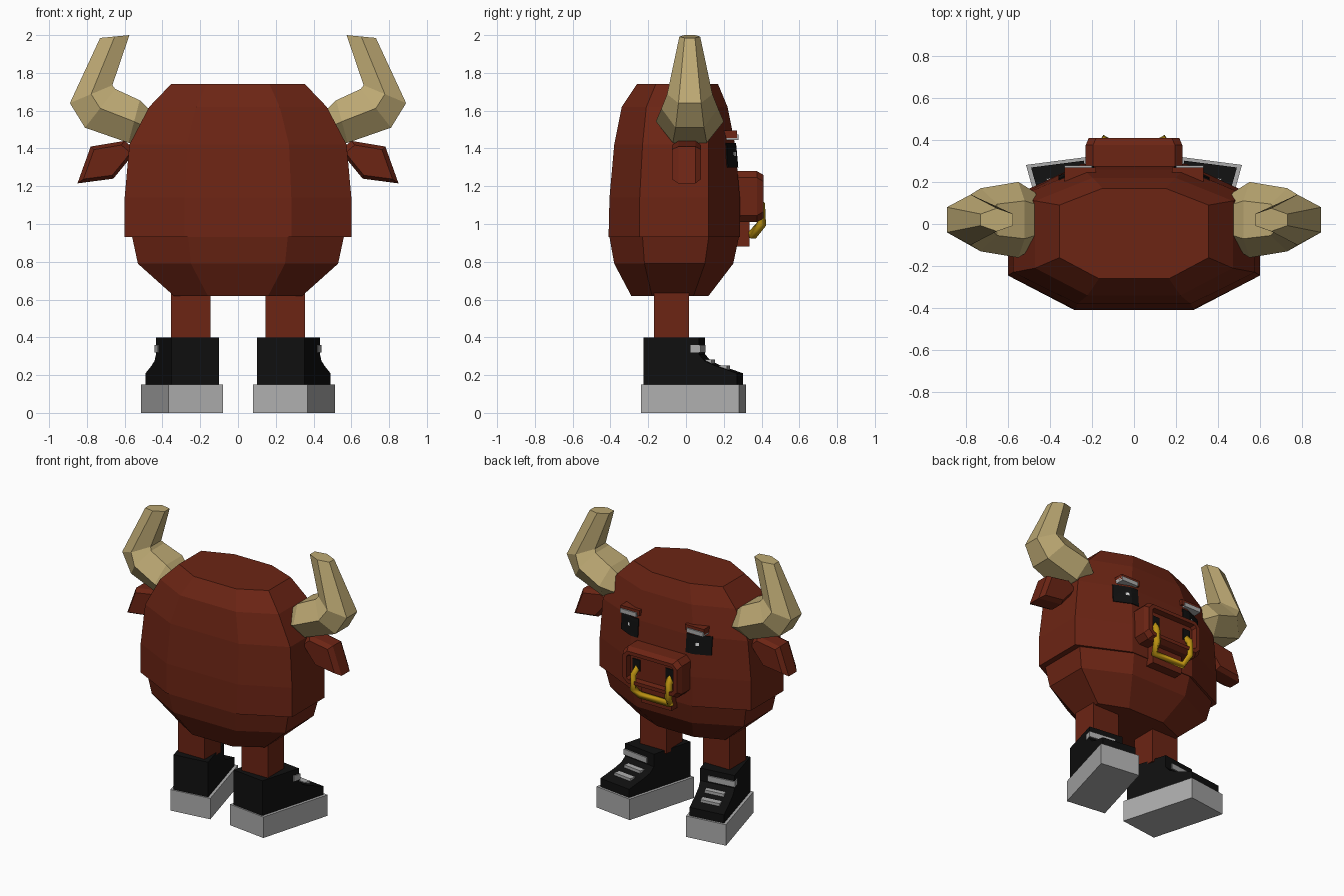
import bpy
import bmesh
from mathutils import Vector
from mathutils.bvhtree import BVHTree

if "Cube" in bpy.data.objects:
    bpy.data.objects.remove(bpy.data.objects["Cube"], do_unlink=True)


def material(name, rgb):
    m = bpy.data.materials.new(name)
    m.use_nodes = True
    m.diffuse_color = (*rgb, 1)
    m.node_tree.nodes["Principled BSDF"].inputs["Base Color"].default_value = (*rgb, 1)
    return m


BROWN = material("red_brown", (0.15, 0.018, 0.007))
HORN = material("horn_tan", (0.50, 0.39, 0.17))
BLACK = material("black", (0.005, 0.005, 0.005))
GREY = material("light_grey", (0.42, 0.42, 0.42))
GOLD = material("gold", (0.52, 0.30, 0.006))
WHITE = material("white", (0.8, 0.8, 0.8))


def finish(name, bm, mat):
    bmesh.ops.recalc_face_normals(bm, faces=bm.faces[:])
    me = bpy.data.meshes.new(name)
    bm.to_mesh(me)
    bm.free()
    me.materials.append(mat)
    ob = bpy.data.objects.new(name, me)
    bpy.context.collection.objects.link(ob)
    return ob


def loft_bm(rings):
    """Skin a list of equal-length rings and cap both ends."""
    bm = bmesh.new()
    loops = [[bm.verts.new(p) for p in ring] for ring in rings]
    n = len(loops[0])
    for a, b in zip(loops, loops[1:]):
        for i in range(n):
            j = (i + 1) % n
            bm.faces.new((a[i], a[j], b[j], b[i]))
    bm.faces.new(loops[0][::-1])
    bm.faces.new(loops[-1])
    return bm


def loft(name, rings, mat, side=1):
    rings = [[(x * side, y, z) for x, y, z in ring] for ring in rings]
    return finish(name, loft_bm(rings), mat)


def box(name, x, y, z, mat, side=1, warp=lambda p: p):
    rings = [[warp((a, b, c)) for a, b in
              ((x[0], y[0]), (x[1], y[0]), (x[1], y[1]), (x[0], y[1]))] for c in z]
    return loft(name, rings, mat, side)


# Body: stacked eight-sided sections
def body_ring(z, hw, back, back_side, front_side, front):
    fb, ff = hw * 0.47, hw * 0.42
    return [(-fb, back, z), (fb, back, z), (hw, back_side, z), (hw, front_side, z),
            (ff, front, z), (-ff, front, z), (-hw, front_side, z), (-hw, back_side, z)]


body_rings = [body_ring(*row) for row in (
    (0.62, 0.34, -0.29, -0.18, 0.04, 0.12),
    (0.79, 0.53, -0.38, -0.22, 0.10, 0.25),
    (0.93, 0.56, -0.405, -0.23, 0.12, 0.28),
    (0.93, 0.60, -0.41, -0.245, 0.12, 0.285),
    (1.14, 0.60, -0.405, -0.245, 0.12, 0.285),
    (1.42, 0.575, -0.38, -0.23, 0.12, 0.26),
    (1.62, 0.47, -0.34, -0.21, 0.11, 0.22),
    (1.74, 0.355, -0.26, -0.16, 0.09, 0.17))]
skin = loft_bm(body_rings)
bmesh.ops.recalc_face_normals(skin, faces=skin.faces[:])
tree = BVHTree.FromBMesh(skin)
finish("body", skin, BROWN)


def plate(name, x, z, mat, lift, side, steps=6):
    """Thin patch laid on the front of the body."""
    bm = bmesh.new()
    grid = []
    for i in range(steps + 1):
        row = []
        for k in range(steps + 1):
            px = (x[0] + (x[1] - x[0]) * i / steps) * side
            pz = z[0] + (z[1] - z[0]) * k / steps
            hit = tree.ray_cast(Vector((px, 1, pz)), Vector((0, -1, 0)))[0]
            row.append(bm.verts.new((px, hit.y + lift, pz)))
        grid.append(row)
    for i in range(steps):
        for k in range(steps):
            bm.faces.new((grid[i][k], grid[i + 1][k], grid[i + 1][k + 1], grid[i][k + 1]))
    base = bm.faces[:]
    out = bmesh.ops.extrude_face_region(bm, geom=base, use_keep_orig=True)
    moved = [v for v in out["geom"] if isinstance(v, bmesh.types.BMVert)]
    bmesh.ops.translate(bm, verts=moved, vec=(0, -0.009, 0))
    finish(name, bm, mat)


# Horn sections: inner x, z, outer x, z, half depth
horn_rows = ((0.44, 1.58, 0.50, 1.43, 0.13), (0.52, 1.655, 0.58, 1.43, 0.18),
             (0.65, 1.715, 0.81, 1.51, 0.15), (0.665, 1.735, 0.89, 1.64, 0.12),
             (0.575, 2.0, 0.73, 1.985, 0.055))


def horn_ring(ix, iz, ox, oz, d):
    mx, mz = (ix + ox) / 2, (iz + oz) / 2
    return [(px, 0.02 + d * k, pz) for px, pz, k in (
        (ix, iz, -0.5), (mx, mz, -1), (ox, oz, -0.5),
        (ox, oz, 0.5), (mx, mz, 1), (ix, iz, 0.5))]


# Ear outline, thick in the middle and thin at the edge
ear = ((0.54, 1.39), (0.60, 1.44), (0.78, 1.41), (0.85, 1.215), (0.66, 1.24), (0.57, 1.35))
ear_mid = (0.69, 1.33)


def ear_ring(y, k):
    return [(ear_mid[0] + (x - ear_mid[0]) * k, y, ear_mid[1] + (z - ear_mid[1]) * k)
            for x, z in ear]


# Feet point outward
def toe_out(p):
    u, v, z = p
    return (0.285 + u + 0.28 * v, v - 0.13 * u, z)


shoe_profile = ((-0.21, 0.15), (0.285, 0.15), (0.285, 0.21), (0.17, 0.25),
                (0.115, 0.275), (0.085, 0.31), (0.085, 0.40), (-0.21, 0.40))

for label, s in (("left", 1), ("right", -1)):
    loft(label + "_horn", [horn_ring(*r) for r in horn_rows], HORN, s)
    loft(label + "_ear", [ear_ring(-0.075, 0.8), ear_ring(-0.04, 1),
                          ear_ring(0.05, 1), ear_ring(0.08, 0.8)], BROWN, s)
    box(label + "_leg", (0.145, 0.355), (-0.17, 0.015), (0.38, 0.68), BROWN, s)

    # Shoe with sole and laces
    box(label + "_sole", (-0.145, 0.145), (-0.22, 0.30), (0, 0.15), GREY, s, toe_out)
    loft(label + "_shoe", [[toe_out((u, v, z)) for v, z in shoe_profile]
                           for u in (-0.125, 0.125)], BLACK, s)
    box(label + "_top_lace", (-0.07, 0.13), (0.04, 0.094), (0.32, 0.36), GREY, s, toe_out)
    for i, (v, z) in enumerate(((0.125, 0.272), (0.205, 0.24))):
        box(f"{label}_lace_{i}", (-0.07, 0.07), (v - 0.02, v + 0.02),
            (z - 0.02, z + 0.01), GREY, s, toe_out)

    # Eye, glint and brow
    plate(label + "_eye", (0.19, 0.36), (1.30, 1.43), BLACK, 0.006, s)
    plate(label + "_eye_glint", (0.262, 0.282), (1.36, 1.38), WHITE, 0.009, s, 1)
    box(label + "_brow", (0.18, 0.33), (0.17, 0.27), (1.455, 1.495), BROWN, s)
    box(label + "_brow_trim", (0.20, 0.33), (0.17, 0.279), (1.445, 1.475), GREY, s)

    # Nostril
    box(label + "_nostril", (0.10, 0.16), (0.368, 0.377), (1.12, 1.2), BLACK, s)


# Muzzle with a recessed front
def muzzle_ring(y, hx, hz, c=0.035):
    return [(x, y, 1.145 + z) for x, z in (
        (-hx + c, -hz), (hx - c, -hz), (hx, -hz + c), (hx, hz - c),
        (hx - c, hz), (-hx + c, hz), (-hx, hz - c), (-hx, -hz + c))]


loft("muzzle", [muzzle_ring(0.20, 0.23, 0.135), muzzle_ring(0.375, 0.23, 0.135),
                muzzle_ring(0.41, 0.215, 0.115), muzzle_ring(0.41, 0.185, 0.09, 0.015),
                muzzle_ring(0.37, 0.18, 0.085, 0.015)], BROWN)
box("chin", (-0.12, 0.12), (0.2, 0.335), (0.88, 1.03), BROWN)

# Nose ring hanging from the nostrils
half = ((0.13, 0.36, 1.14), (0.14, 0.395, 1.10), (0.14, 0.40, 1.00), (0.12, 0.35, 0.94))
path = list(half) + [(-x, y, z) for x, y, z in reversed(half)]
curve = bpy.data.curves.new("nose_ring", "CURVE")
curve.dimensions = "3D"
curve.bevel_depth = 0.026
curve.bevel_resolution = 0
curve.use_fill_caps = True
spline = curve.splines.new("POLY")
spline.points.add(len(path) - 1)
for point, co in zip(spline.points, path):
    point.co = (*co, 1)
curve.materials.append(GOLD)
bpy.context.collection.objects.link(bpy.data.objects.new("nose_ring", curve))
